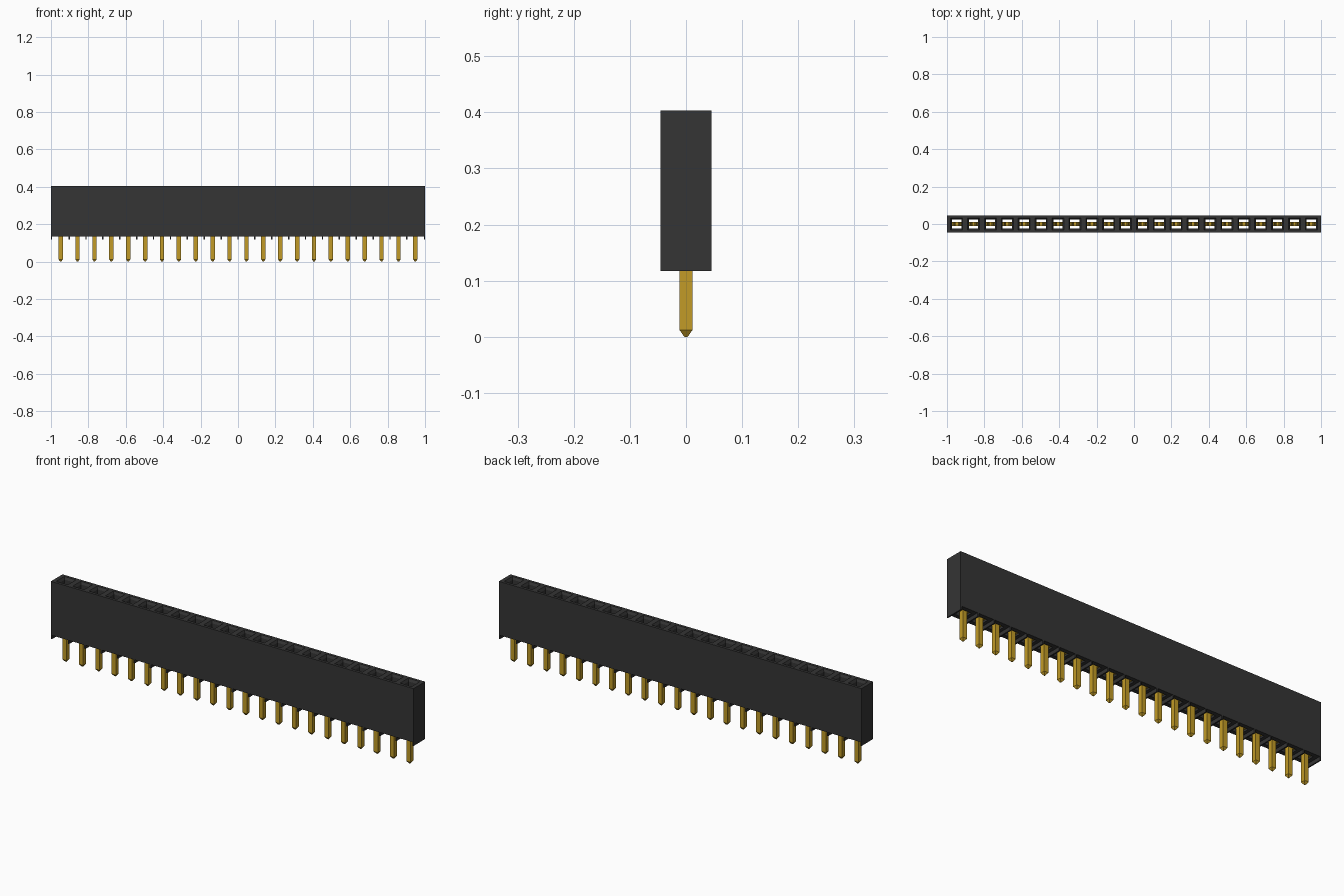
import bpy, bmesh

if "Cube" in bpy.data.objects:
    bpy.data.objects.remove(bpy.data.objects["Cube"])

COUNT, PITCH = 22, 0.0903
HALF_Y, TOP, FLOOR, FOOT = 0.0457, 0.403, 0.135, 0.117
centres = [(i - (COUNT - 1) / 2) * PITCH for i in range(COUNT)]


def material(name, colour, roughness):
    m = bpy.data.materials.new(name)
    m.use_nodes = True
    m.diffuse_color = colour
    node = m.node_tree.nodes["Principled BSDF"]
    node.inputs["Base Color"].default_value = colour
    node.inputs["Roughness"].default_value = roughness
    return m


black = material("black plastic", (0.035, 0.035, 0.035, 1), 0.6)
gold = material("gold metal", (0.54, 0.33, 0.02, 1), 0.4)


def finish(bm, name, mat):
    bmesh.ops.remove_doubles(bm, verts=bm.verts, dist=0.00005)
    bmesh.ops.recalc_face_normals(bm, faces=bm.faces)
    mesh = bpy.data.meshes.new(name)
    bm.to_mesh(mesh)
    bm.free()
    mesh.materials.append(mat)
    obj = bpy.data.objects.new(name, mesh)
    bpy.context.collection.objects.link(obj)
    return obj


def ring(bm, x, hx, hy, z):
    corners = ((-1, -1), (1, -1), (1, 1), (-1, 1))
    return [bm.verts.new((x + sx * hx, sy * hy, z)) for sx, sy in corners]


def bridge(bm, a, b, sides=range(4)):
    for k in sides:
        n = (k + 1) % 4
        bm.faces.new((a[k], a[n], b[n], b[k]))


def box(bm, x, hx, hy, z0, z1):
    low, high = ring(bm, x, hx, hy, z0), ring(bm, x, hx, hy, z1)
    bridge(bm, low, high)
    bm.faces.new(low[::-1])
    bm.faces.new(high)


# Housing: a row of open cells with funnel-shaped mouths
bm = bmesh.new()
for x in centres:
    low = ring(bm, x, PITCH / 2, HALF_Y, FLOOR)
    high = ring(bm, x, PITCH / 2, HALF_Y, TOP)
    mouth = ring(bm, x, 0.032, 0.032, TOP)
    throat = ring(bm, x, 0.025, 0.025, TOP - 0.012)
    outlet = ring(bm, x, 0.025, 0.025, FLOOR)
    bridge(bm, low, high, (0, 2))
    for a, b in ((high, mouth), (mouth, throat), (throat, outlet), (outlet, low)):
        bridge(bm, a, b)
finish(bm, "housing", black)

# End walls reach below the housing floor
wall = (1 - COUNT * PITCH / 2) / 2
for name, side in (("left_end_wall", 1), ("right_end_wall", -1)):
    bm = bmesh.new()
    box(bm, side * (1 - wall), wall, HALF_Y, FOOT, TOP)
    finish(bm, name, black)

# Thin standoff ribs between neighbouring pins
bm = bmesh.new()
for x in centres[:-1]:
    box(bm, x + PITCH / 2, 0.0035, HALF_Y, FOOT, FLOOR)
finish(bm, "standoff_ribs", black)

# Solder pins with tapered tips
bm = bmesh.new()
for x in centres:
    rings = [ring(bm, x, h, h, z) for h, z in
             ((0.003, 0), (0.0115, 0.012), (0.0115, 0.15))]
    for a, b in zip(rings, rings[1:]):
        bridge(bm, a, b)
    bm.faces.new(rings[0][::-1])
    bm.faces.new(rings[-1])
finish(bm, "pins", gold)

# Forked spring contacts: a cross bar and two leaves pinching together
outer = [(0.025, 0.145), (0.025, 0.2), (0.01, 0.33), (0.018, 0.375)]
inner = [(0.014, 0.375), (0.006, 0.33), (0.02, 0.2), (0.02, 0.155)]
right_half = outer + inner
outline = right_half + [(-u, z) for u, z in reversed(right_half)]
bm = bmesh.new()
for x in centres:
    front = [bm.verts.new((x + u, -0.01, z)) for u, z in outline]
    back = [bm.verts.new((x + u, 0.01, z)) for u, z in outline]
    bm.faces.new(front)
    bm.faces.new(back[::-1])
    for k in range(len(outline)):
        n = (k + 1) % len(outline)
        bm.faces.new((front[k], back[k], back[n], front[n]))
finish(bm, "spring_contacts", gold)
